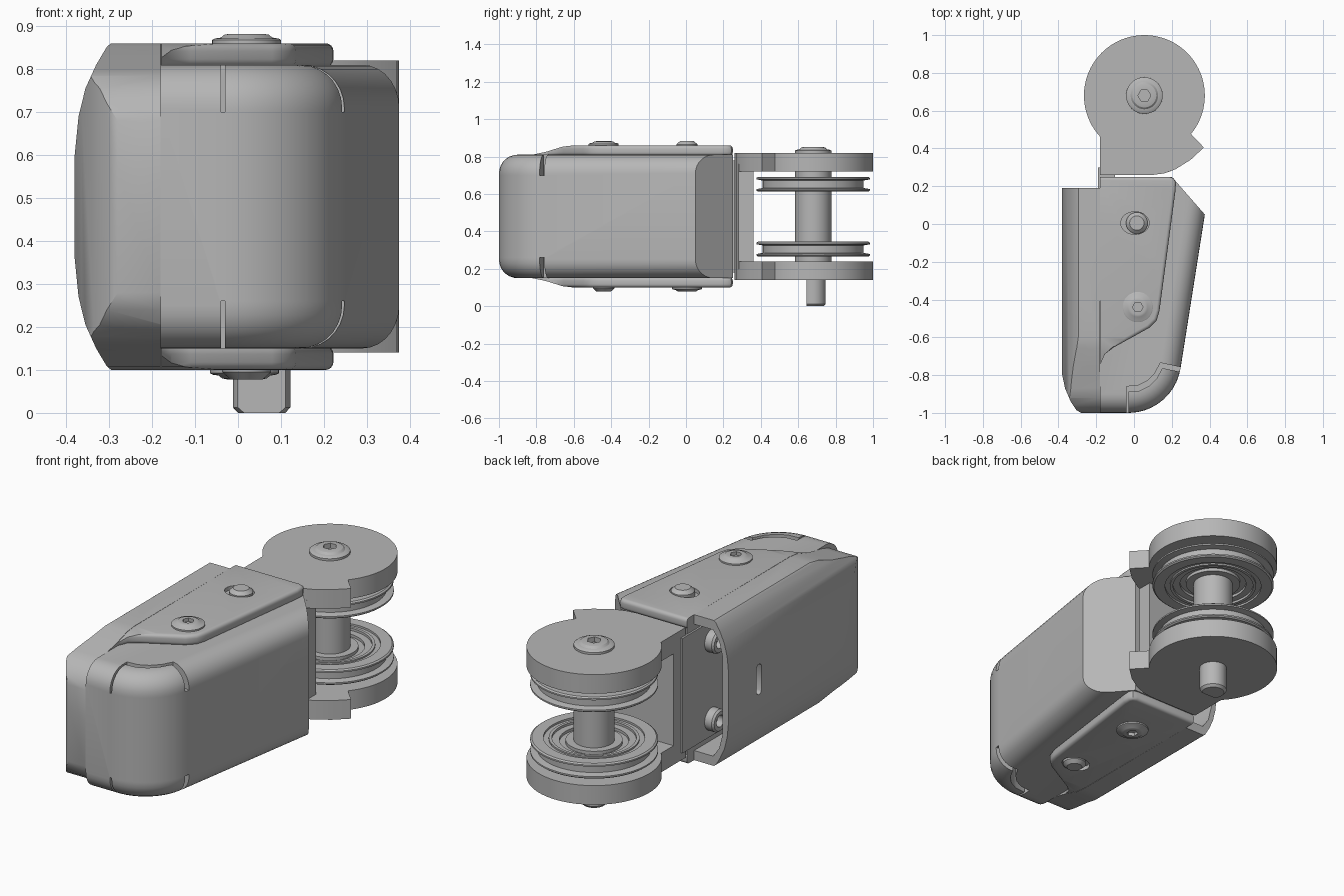
import bpy, bmesh, math
from mathutils import Vector, Matrix

if "Cube" in bpy.data.objects:
    bpy.data.objects.remove(bpy.data.objects["Cube"])

grey = bpy.data.materials.new("plain_grey")
grey.use_nodes = True
grey.diffuse_color = (0.47, 0.47, 0.47, 1)
grey.node_tree.nodes["Principled BSDF"].inputs["Base Color"].default_value = (0.47, 0.47, 0.47, 1)

MID = 0.48                      # height of the mirror plane
AXLE = Vector((0.055, 0.68, 0))  # centre of the pulley axle


def finish(name, bm):
    bmesh.ops.recalc_face_normals(bm, faces=bm.faces)
    me = bpy.data.meshes.new(name)
    bm.to_mesh(me)
    bm.free()
    me.materials.append(grey)
    ob = bpy.data.objects.new(name, me)
    bpy.context.collection.objects.link(ob)
    return ob


def prism(name, pts, lo, hi, axis="z", bevel=0, keep=None, segments=4):
    """Extrude a flat outline along an axis, rounding the rim edges that pass keep."""
    place = {"z": lambda p, h: (p[0], p[1], h),
             "y": lambda p, h: (p[0], h, p[1]),
             "x": lambda p, h: (h, p[0], p[1])}[axis]
    bm = bmesh.new()
    a = [bm.verts.new(place(p, lo)) for p in pts]
    b = [bm.verts.new(place(p, hi)) for p in pts]
    bm.faces.new(a)
    bm.faces.new(b)
    for i in range(len(pts)):
        j = (i + 1) % len(pts)
        bm.faces.new((a[i], a[j], b[j], b[i]))
    bmesh.ops.recalc_face_normals(bm, faces=bm.faces)
    if bevel:
        rim = [e for e in bm.edges if abs(e.verts[0].co.z - e.verts[1].co.z) < 1e-5
               and keep(*(v.co for v in e.verts))]
        bmesh.ops.bevel(bm, geom=rim, offset=bevel, segments=segments,
                        profile=0.5, affect="EDGES", clamp_overlap=True)
    return finish(name, bm)


def box(name, x, y, z):
    return prism(name, [(x[0], y[0]), (x[1], y[0]), (x[1], y[1]), (x[0], y[1])], *z)


def lathe(name, profile, loc, direction=(0, 0, 1), steps=48):
    """Turn a closed (radius, height) outline around an axis."""
    bm = bmesh.new()
    vs = [bm.verts.new((r, 0, h)) for r, h in profile]
    edges = [bm.edges.new((vs[i], vs[(i + 1) % len(vs)])) for i in range(len(vs))]
    bmesh.ops.spin(bm, geom=vs + edges, cent=(0, 0, 0), axis=(0, 0, 1),
                   angle=math.tau, steps=steps, use_merge=True)
    bmesh.ops.remove_doubles(bm, verts=bm.verts, dist=1e-5)
    turn = Vector((0, 0, 1)).rotation_difference(Vector(direction)).to_matrix().to_4x4()
    bmesh.ops.transform(bm, matrix=Matrix.Translation(loc) @ turn, verts=bm.verts)
    return finish(name, bm)


def cut(ob, tool, mode="DIFFERENCE"):
    mod = ob.modifiers.new("cut", "BOOLEAN")
    mod.operation, mod.object, mod.solver = mode, tool, "EXACT"
    bpy.context.view_layer.objects.active = ob
    bpy.ops.object.modifier_apply(modifier=mod.name)
    bpy.data.objects.remove(tool)


def bolt(name, loc, direction, r, h):
    """Button-head bolt with a hex socket."""
    head = lathe(name, [(0, -.02), (r, -.02), (r, h * .35), (r * .93, h * .5), (r * .75, h * .6),
                        (r * .65, h * .9), (r * .5, h), (0, h)], loc, direction)
    hexa = lathe("socket", [(0, h * .2), (r * .35, h * .2), (r * .35, h * 2), (0, h * 2)],
                 loc, direction, 6)
    cut(head, hexa)


def both(lo, hi):
    """The same height range above and below the mirror plane."""
    return ("upper", lo, hi), ("lower", 2 * MID - hi, 2 * MID - lo)


def mirrored(upper):
    return upper + [(p, 2 * MID - q) for p, q in reversed(upper)]


# Side outline of the fingertip, shared by shell and cover plates
side = mirrored([(0.4, .86), (-.6, .86), (-.66, .853), (-.75, .825), (-.87, .80),
                 (-.92, .785), (-.96, .755), (-.985, .72), (-1, .68)])

# Outer shell: plan outline trimmed by the cross-section and the side outline
plan = [(-.38, .19), (-.38, -.8), (-.365, -.87), (-.335, -.94), (-.305, -.985),
        (-.28, -1), (-.18, -1), (-.18, .19)]
section = mirrored([(-.18, .86), (-.295, .86), (-.305, .852), (-.33, .81), (-.355, .755),
                    (-.371, .69), (-.38, .6)])
shell = prism("outer_shell", plan, .1, .86)
cut(shell, prism("section_tool", section, -1.2, .5, "y"), "INTERSECT")
cut(shell, prism("side_tool", side, -.6, .5, "x"), "INTERSECT")
cavity = mirrored([(-.1, .81), (-.29, .81), (-.325, .76), (-.345, .68)])
cut(shell, prism("cavity_tool", cavity, -.3, .4, "y"))
slot = [(-.06 + .02 * math.cos(t), MID + (.06 if math.sin(t) > 0 else -.06) + .02 * math.sin(t))
        for t in [math.radians(15 + 30 * k) for k in range(12)]]
cut(shell, prism("slot_tool", slot, -.5, -.25, "x"))

# Inner pad with rounded grip edges
arc = [(-.03 + .28 * math.cos(math.radians(a)), -.72 + .28 * math.sin(math.radians(a)))
       for a in range(-8, -91, -8)]
pad_plan = [(-.18, .25), (.2, .25), (.375, .05)] + arc + [(-.04, -1), (-.18, -1)]
pad = prism("finger_pad", pad_plan, .15, .81, bevel=.1, segments=7,
            keep=lambda a, b: max(a.y, b.y) < .1 and max(a.x, b.x) > -.17)

# Corner inserts set in grooves at the tip
corner = [(-.04, -1.1), (-.04, -.86), (.02, -.855), (.07, -.83), (.11, -.79),
          (.14, -.735), (.4, -.79), (.4, -1.1)]
inset = [(x + .01, y - .028) for x, y in corner]
inserts = []
for label, lo, hi in both(.7, .95):
    piece = pad.copy()
    piece.data = pad.data.copy()
    piece.name = label + "_tip_insert"
    bpy.context.collection.objects.link(piece)
    cut(piece, prism("insert_tool", inset, lo, hi), "INTERSECT")
for label, lo, hi in both(.7, .95):
    cut(pad, prism("groove_tool", corner, lo, hi))

# Cover plates, each with a slotted pin and a bolt
plate = [(-.18, .25), (.185, .25), (.21, .242), (.222, .22), (.22, .18), (.135, -.46),
         (.12, -.51), (.08, -.55), (-.11, -.655), (-.155, -.69), (-.178, -.745)]
for label, lo, hi in both(.805, .86):
    up = 1 if label == "upper" else -1
    top = MID + up * .38
    cover = prism(label + "_cover_plate", plate, lo, hi, bevel=.018,
                  keep=lambda a, b: max(a.x, b.x) > -.17)
    cut(cover, prism("side_tool", side, -.6, .5, "x"), "INTERSECT")
    spots = [(.015, .005), (.02, -.44)]
    pin_at, bolt_at = spots if up > 0 else spots[::-1]
    oval = [(pin_at[0] - .01 + .075 * math.cos(k * math.tau / 32),
             pin_at[1] + .06 * math.sin(k * math.tau / 32)) for k in range(32)]
    cut(cover, prism("oval_tool", oval, top - .02, top + .02))
    lathe(label + "_locating_pin", [(0, -.05), (.057, -.05), (.057, .005), (.038, .022), (0, .022)],
          (*pin_at, top), (0, 0, up))
    bolt(label + "_cover_bolt", (*bolt_at, top), (0, 0, up), .08, .022)

# Tongue joining the yoke to the finger, with its bolts
box("yoke_tongue", (-.19, -.1), (-.1, .3), (.18, .78))
for z in (.27, .68):
    lathe("tongue_bolt", [(0, -.02), (.058, -.02), (.058, .04), (.05, .05), (.03, .05),
                          (.03, .015), (0, .015)], (-.19, .06, z), (-1, 0, 0), 32)

# Yoke: two round cheeks and a web
cheek = [(AXLE.x + .32 * math.cos(math.radians(a)), AXLE.y + .32 * math.sin(math.radians(a)))
         for a in [-39.5 + 262.2 * k / 60 for k in range(61)]]
tail = [(-.18, .26), (.1, .26), (.16, .268), (.22, .29), (.3, .34)]
cheek += tail + [(.37, .405)]
for label, lo, hi in both(.72, .82):
    prism(label + "_yoke_cheek", cheek, lo, hi)
web = [(-.18, .36), (-.18, .26), (.1, .26), (.16, .268), (.2, .282), (.2, .36)]
prism("yoke_web", web, .2, .76)

# Axle, end bolt and flat-sided drive pin
lathe("axle", [(0, .2), (.097, .2), (.097, .75), (0, .75)], AXLE)
bolt("axle_bolt", AXLE + Vector((0, 0, .82)), (0, 0, 1), .097, .032)
pin = lathe("drive_pin", [(0, 0), (.055, 0), (.067, .013), (.067, .2), (0, .2)], AXLE)
cut(pin, box("flat_tool", (-.2, .3), (.5, .643), (-.1, .3)))

# Grooved pulleys with recessed bearings
half = [(.09, .028), (.135, .028), (.135, .012), (.165, .012), (.165, .026), (.2, .026),
        (.2, .038), (.215, .038), (.215, .03), (.24, .03), (.24, .04), (.295, .04),
        (.303, .034), (.303, .026), (.27, .02)]
for label, z in (("upper", .652), ("lower", .305)):
    lathe(label + "_pulley", half + [(r, -h) for r, h in reversed(half)],
          AXLE + Vector((0, 0, z)), steps=64)

# Smooth curved faces, keep sharp edges
for ob in bpy.context.scene.objects:
    if ob.type == "MESH" and grey.name in ob.data.materials:
        bpy.ops.object.select_all(action="DESELECT")
        ob.select_set(True)
        bpy.context.view_layer.objects.active = ob
        bpy.ops.object.shade_smooth_by_angle(angle=math.radians(32))
